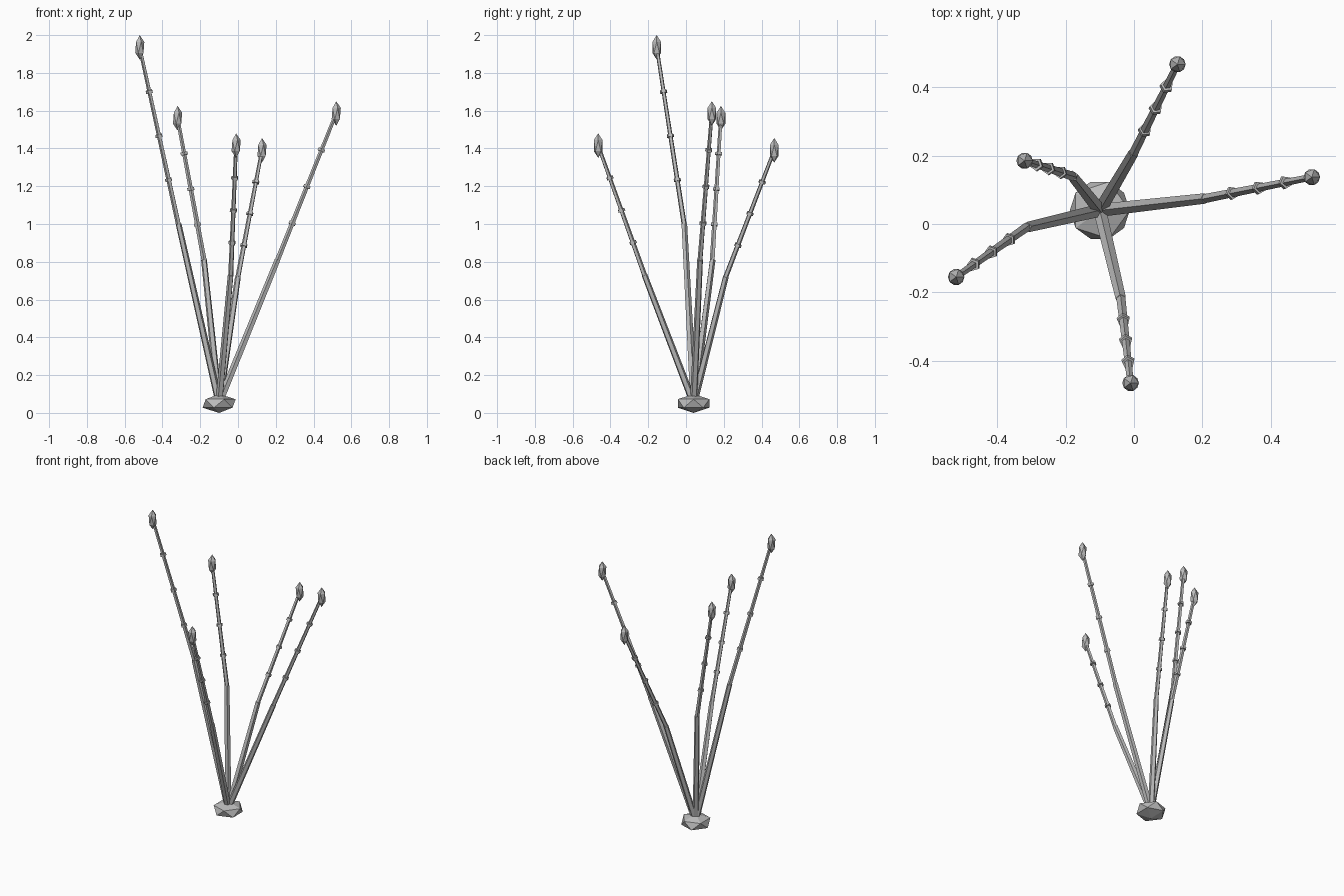
import bpy
import bmesh
from mathutils import Vector, Matrix

cube = bpy.data.objects.get("Cube")
if cube:
    bpy.data.objects.remove(cube, do_unlink=True)

GREY = (0.5, 0.5, 0.5, 1.0)
grey = bpy.data.materials.new("stone grey")
grey.use_nodes = True
grey.diffuse_color = GREY
grey.node_tree.nodes["Principled BSDF"].inputs["Base Color"].default_value = GREY


def make_object(name, bm):
    mesh = bpy.data.meshes.new(name)
    bm.to_mesh(mesh)
    bm.free()
    mesh.materials.append(grey)
    obj = bpy.data.objects.new(name, mesh)
    bpy.context.scene.collection.objects.link(obj)


def rod(bm, start, end, r_start, r_end):
    """Tapered five-sided rod with one ridge facing up."""
    axis = end - start
    turn = axis.to_track_quat('Z', 'Y').to_matrix().to_4x4()
    bmesh.ops.create_cone(bm, cap_ends=True, segments=5, radius1=r_start,
                          radius2=r_end, depth=axis.length,
                          matrix=Matrix.Translation((start + end) / 2) @ turn)


def gem(bm, center, radius, half_height):
    """Faceted ball, squashed or stretched vertically."""
    bmesh.ops.create_icosphere(bm, subdivisions=1, radius=1,
                               matrix=Matrix.Translation(center)
                               @ Matrix.Diagonal((radius, radius, half_height, 1)))


# Faceted foot
root = Vector((-0.1, 0.04, 0.05))
bm = bmesh.new()
gem(bm, root, 0.098, 0.05)
make_object("base", bm)

# Each stem: bend point and bud centre
stems = {
    "tall": ((-0.315, -0.01, 1.0), (-0.52, -0.155, 1.935)),
    "back_right": ((-0.18, 0.14, 0.81), (-0.32, 0.185, 1.56)),
    "front": ((-0.038, -0.22, 0.73), (-0.01, -0.465, 1.415)),
    "back": ((0.0, 0.21, 0.72), (0.127, 0.467, 1.39)),
    "left": ((0.21, 0.075, 0.81), (0.52, 0.137, 1.585)),
}

for name, (bend, tip) in stems.items():
    bend, tip = Vector(bend), Vector(tip)
    along = (tip - bend).normalized()

    # Thick lower and thin upper stem
    bm = bmesh.new()
    rod(bm, root, bend, 0.02, 0.016)
    make_object(name + "_lower_stem", bm)
    bm = bmesh.new()
    rod(bm, bend, tip, 0.014, 0.01)
    make_object(name + "_upper_stem", bm)

    # Three small knots on the upper stem
    bm = bmesh.new()
    for t in (0.25, 0.5, 0.75):
        p = bend.lerp(tip, t)
        rod(bm, p - along * 0.008, p + along * 0.008, 0.02, 0.019)
    make_object(name + "_knots", bm)

    # Pointed bud
    bm = bmesh.new()
    gem(bm, tip, 0.027, 0.065)
    make_object(name + "_bud", bm)
